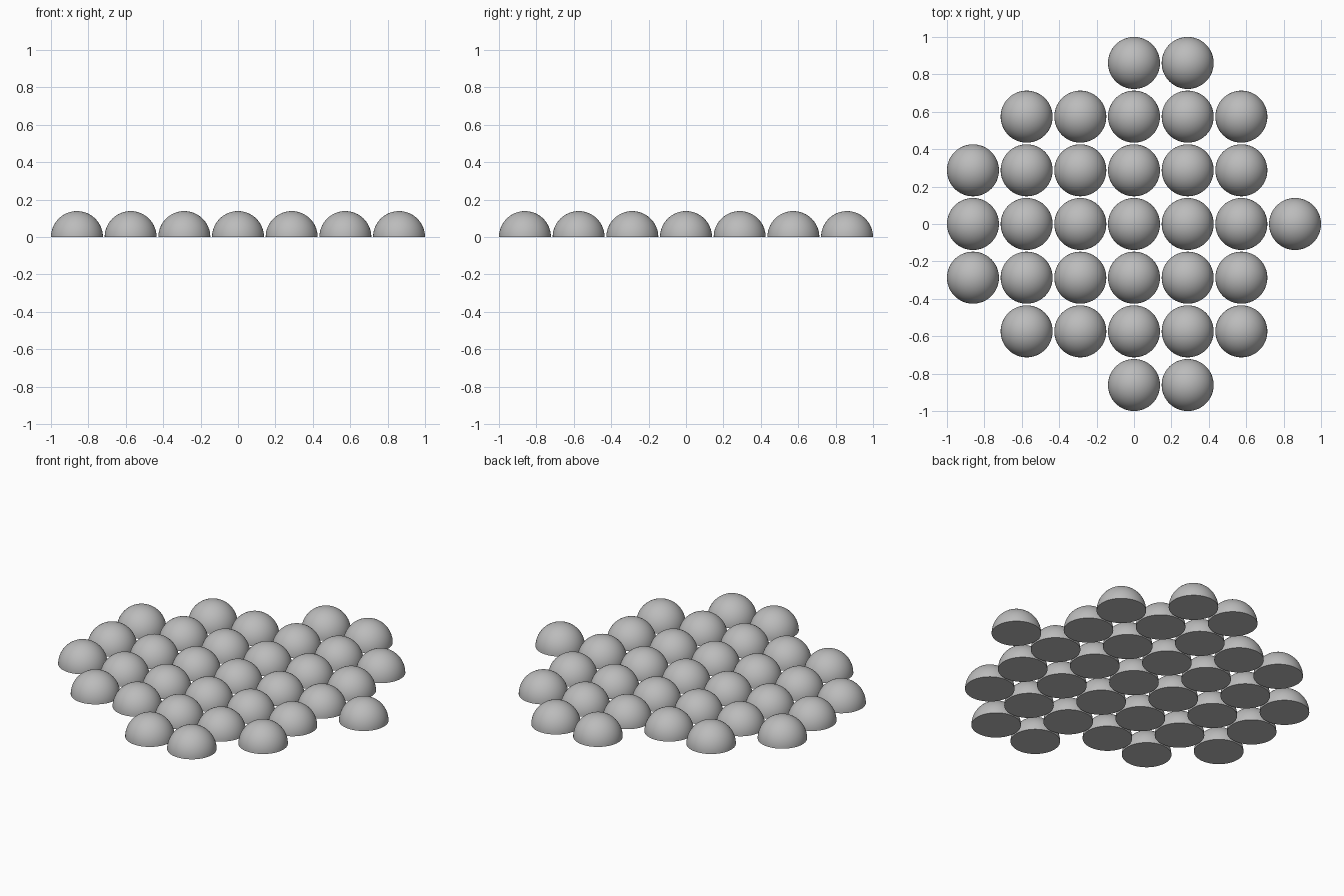
import bpy
import bmesh

RADIUS = 0.139
PITCH = 0.287

# Remove the default object
cube = bpy.data.objects.get("Cube")
if cube:
    bpy.data.objects.remove(cube, do_unlink=True)

# Single grey material
grey = bpy.data.materials.new("grey")
grey.use_nodes = True
colour = (0.5, 0.5, 0.5, 1)
grey.diffuse_color = colour
grey.node_tree.nodes["Principled BSDF"].inputs["Base Color"].default_value = colour


def dome_mesh():
    """Smooth hemisphere closed by a flat base."""
    bm = bmesh.new()
    bmesh.ops.create_uvsphere(bm, u_segments=64, v_segments=32, radius=RADIUS)
    lower = [v for v in bm.verts if v.co.z < -RADIUS / 100]
    bmesh.ops.delete(bm, geom=lower, context='VERTS')
    for face in bm.faces:
        face.smooth = True
    rim = [e for e in bm.edges if e.is_boundary]
    base = bmesh.ops.contextual_create(bm, geom=rim)["faces"]
    for face in base:
        face.smooth = False
    for edge in rim:
        edge.smooth = False
    bmesh.ops.recalc_face_normals(bm, faces=bm.faces)
    mesh = bpy.data.meshes.new("dome")
    bm.to_mesh(mesh)
    bm.free()
    mesh.materials.append(grey)
    return mesh


# First and last column of each row, by distance from the middle row
ROWS = {0: (-3, 3), 1: (-3, 2), 2: (-2, 2), 3: (0, 1)}

# Grid of domes sharing one mesh
mesh = dome_mesh()
for row in range(-3, 4):
    first, last = ROWS[abs(row)]
    for column in range(first, last + 1):
        dome = bpy.data.objects.new(f"dome_row{row + 4}_column{column + 4}", mesh)
        dome.location = (column * PITCH, row * PITCH, 0)
        bpy.context.collection.objects.link(dome)
